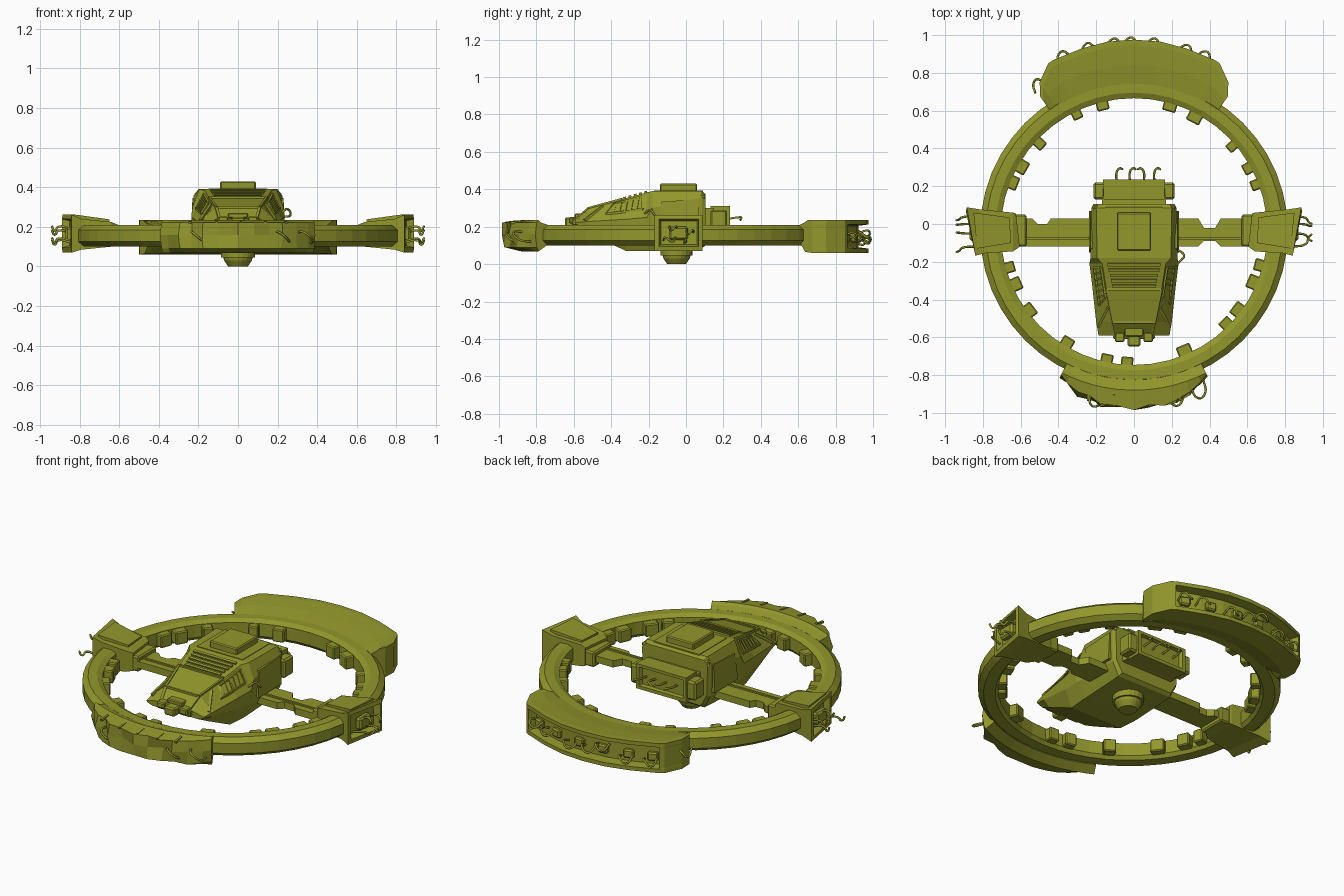
import bpy, bmesh, math, random
from mathutils import Vector, Matrix

if "Cube" in bpy.data.objects:
    bpy.data.objects.remove(bpy.data.objects["Cube"])

random.seed(4)
mat = bpy.data.materials.new("olive_paint")
mat.diffuse_color = (0.29, 0.31, 0.025, 1)
mat.use_nodes = True
mat.node_tree.nodes["Principled BSDF"].inputs["Base Color"].default_value = mat.diffuse_color
CY = -0.04  # ring centre in y


def add(name, bm, mirror=False):
    bmesh.ops.recalc_face_normals(bm, faces=bm.faces)
    me = bpy.data.meshes.new(name)
    bm.to_mesh(me)
    bm.free()
    ob = bpy.data.objects.new(name, me)
    bpy.context.collection.objects.link(ob)
    me.materials.append(mat)
    if mirror:
        ob.modifiers.new("mirror", 'MIRROR').use_mirror_merge = False
    return ob


def loft(name, rings, closed=False, mirror=False):
    bm = bmesh.new()
    vs = [[bm.verts.new(p) for p in r] for r in rings]
    n, m = len(vs), len(vs[0])
    for i in range(n if closed else n - 1):
        a, b = vs[i], vs[(i + 1) % n]
        for j in range(m):
            bm.faces.new((a[j], a[(j + 1) % m], b[(j + 1) % m], b[j]))
    if not closed:
        bm.faces.new(vs[0])
        bm.faces.new(vs[-1])
    return add(name, bm, mirror)


def box(name, c, s, rot=None, mirror=False, bevel=0):
    bm = bmesh.new()
    r = rot if rot else Matrix.Identity(4)
    bmesh.ops.create_cube(bm, size=1, matrix=Matrix.Translation(c) @ r @ Matrix.Diagonal((*s, 1)))
    if bevel:
        bmesh.ops.bevel(bm, geom=bm.edges[:], offset=bevel, segments=1, affect='EDGES')
    return add(name, bm, mirror)


def beam(name, p, q, w, mirror=True):
    p, q = Vector(p), Vector(q)
    rot = (q - p).to_track_quat('X', 'Z').to_matrix().to_4x4()
    return box(name, (p + q) / 2, ((q - p).length, w, w), rot, mirror)


def hose(name, pts, r=0.006):
    cu = bpy.data.curves.new(name, 'CURVE')
    cu.dimensions = '3D'
    cu.bevel_depth, cu.bevel_resolution, cu.resolution_u = r, 1, 4
    cu.use_fill_caps = True
    sp = cu.splines.new('BEZIER')
    sp.bezier_points.add(len(pts) - 1)
    for b, p in zip(sp.bezier_points, pts):
        b.co = p
        b.handle_left_type = b.handle_right_type = 'AUTO'
    ob = bpy.data.objects.new(name, cu)
    bpy.context.collection.objects.link(ob)
    cu.materials.append(mat)


def pol(r, deg, z):
    a = math.radians(deg)
    return Vector((r * math.cos(a), CY + r * math.sin(a), z))


def cyl(name, z0, z1, r0, r1, y, n=20):
    loft(name, [[(r * math.cos(k * math.tau / n), y + r * math.sin(k * math.tau / n), z)
                 for k in range(n)] for r, z in ((r0, z0), (r1, z1))])


# Outer ring with chamfered section
SEC = [(.706, .12), (.722, .1), (.785, .1), (.815, .125), (.815, .185), (.785, .21), (.735, .21), (.706, .195)]
loft("ring", [[pol(r, i * 7.5, z) for r, z in SEC] for i in range(48)], closed=True)

# Blocks along the inner wall of the ring
for a in (21, 29, 41, 62, 74, 104, 116, 137, 150, 158, 196, 204, 217, 239, 258, 267, 293, 315, 323, 337, 345):
    w = random.uniform(.05, .08)
    box("ring_block", pol(.69, a, .155), (random.uniform(.05, .075), w, .075),
        Matrix.Rotation(math.radians(a), 4, 'Z'), bevel=.006)

# Rear arc housing: open channel facing outwards, closed ends
def rear_sec(d, ro, depth):
    i = .75 + .03 * (abs(d) > 30)
    m = i + (ro - i) * .5
    prof = [(i, .205), (m, .225), (ro - .03, .235), (ro, .235), (ro, .212), (ro - depth, .205),
            (ro - depth, .09), (ro, .083), (ro, .06), (m, .065), (i + .02, .10)]
    return [pol(r, 90 + d, z) for r, z in prof]

secs = [(34.8, .87, 0.001), (32.3, .935, .001), (27, 1.0, .001), (25.5, 1.003, .001), (25.3, 1.004, .05),
        (16, 1.008, .055), (8, 1.015, .055)]
loft("rear_housing", [rear_sec(-d, r, k) for d, r, k in secs] + [rear_sec(0, 1.016, .055)]
     + [rear_sec(d, r, k) for d, r, k in reversed(secs)])
for d in (-22, -13, -3, 6, 15, 23):
    box("rear_housing_fitting", pol(.965, 90 + d, .14), (.03, .06, .05),
        Matrix.Rotation(math.radians(90 + d), 4, 'Z'), bevel=.008)
for d in (-24, -18, -8, -1, 4, 12, 20, 31):
    z = random.uniform(.11, .17)
    r = .93 if d == 31 else 1.0
    hose("rear_hose", [pol(r - .05, 90 + d, z), pol(r + .02, 91 + d, z + .02), pol(r + .02, 93 + d, z - .01),
                       pol(r - .03, 94.5 + d, z + .02)])

# Front arc armour: faceted and creased
rings = []
for d, t, m, b in ((-27, .85, .87, .85), (-24, .875, .875, .86), (-19, .90, .925, .90), (-15, .90, .89, .92),
                   (-11, .93, .945, .93), (-6, .925, .91, .935), (0, .945, .945, .93), (5, .92, .93, .935),
                   (10, .935, .90, .92), (14, .92, .935, .90), (19, .90, .90, .915), (24, .87, .88, .87),
                   (27, .85, .86, .85)):
    prof = [(.785, .21), (.825, .222), (.84, .235), (t, .222), (m, .16), (b, .09), (.84, .068), (.79, .10)]
    rings.append([pol(r, 270 + d, z) for r, z in prof])
loft("front_armour", rings)
for d in (-16, -7, 1, 9, 16):
    beam("front_armour_rib", pol(.87, 270 + d, .228), pol(.93, 270 + d * .95, .22), .012, False)
for d in (-15, 12, 20):
    hose("front_hose", [pol(.87, 270 + d, .17), pol(.945, 271 + d, .17), pol(.93, 274 + d, .13),
                        pol(.87, 275 + d, .12)])

# Side pods with recessed outer face
def quad(x0, x1, y0, y1, z0, z1):  # x0 at front, x1 at back
    return [(x0, y0, z0), (x1, y1, z0), (x1, y1, z1), (x0, y0, z1)]

loft("side_pod", [quad(.605, .625, -.12, .055, .105, .21), quad(.64, .64, -.145, .06, .10, .225),
                  quad(.79, .82, -.155, .078, .085, .24), quad(.84, .885, -.168, .088, .07, .262),
                  quad(.845, .89, -.145, .068, .095, .24), quad(.81, .85, -.135, .058, .105, .23)], mirror=True)
loft("pod_top_plate", [[(.65, -.10, z), (.83, -.13, z + .025), (.85, .06, z + .025), (.66, .035, z)]
                       for z in (.21, .238)], mirror=True)
box("pod_face_fitting", (.85, -.04, .165), (.04, .1, .07), mirror=True, bevel=.01)
box("pod_inner_block", (.61, -.035, .15), (.08, .17, .09), mirror=True, bevel=.008)
for s in (-1, 1):
    for y, z in ((-.12, .13), (-.05, .19), (.0, .12), (.04, .17)):
        dy = random.uniform(-.05, .05)
        hose("pod_hose", [(s * .84, y, z), (s * .91, y + dy * .3, z + .01),
                          (s * .925, y + dy, z - .01), (s * .94, y + dy * 1.3, z + .015)])

# Spokes joining the hull to the pods
def spoke(name, outline):
    loft(name, [[(x, y, z) for x, y in outline] for z in (.13, .17)])

spoke("right_spoke", [(.2, .03), (.34, .03), (.37, -.02), (.43, -.02), (.46, .03), (.6, .03),
                      (.6, -.12), (.46, -.12), (.43, -.09), (.37, -.09), (.34, -.12), (.2, -.12)])
spoke("left_spoke", [(-.2, .03), (-.44, .03), (-.46, 0), (-.51, 0), (-.54, .03), (-.6, .03), (-.6, -.12), (-.2, -.12)])
beam("spoke_rail", (.2, -.075, .172), (.58, -.075, .172), .012)

# Central hull lofted from front to back
def hull_sec(y, zb, wb, z1, w1, z2, w2, zt, wt):
    half = [(wb, zb), (w1, z1), (w2, z2), (wt, zt)]
    return [(x, y, z) for x, z in half] + [(-x, y, z) for x, z in reversed(half)]

loft("hull", [hull_sec(-.59, .2, .15, .212, .185, .222, .188, .24, .10),
              hull_sec(-.52, .165, .16, .2, .195, .228, .20, .298, .115),
              hull_sec(-.32, .07, .17, .17, .215, .24, .222, .353, .15),
              hull_sec(-.21, .07, .18, .16, .225, .25, .236, .383, .168),
              hull_sec(-.18, .07, .18, .16, .225, .30, .23, .39, .195),
              hull_sec(.085, .085, .18, .16, .22, .355, .225, .39, .20),
              hull_sec(.105, .10, .17, .17, .21, .345, .215, .375, .19)])
box("roof_hatch", (0, -.04, .405), (.18, .2, .05), bevel=.006)
box("roof_frame", (0, -.04, .386), (.3, .26, .015))
loft("hull_side_panel", [[(x, -.15, .18), (x, .07, .18), (x - .008, .07, .345), (x - .008, -.13, .335)]
                         for x in (.21, .238)], mirror=True)
box("hull_rear_trim", (0, .09, .36), (.44, .03, .03), bevel=.008)

# Louvres and windscreen frame on the sloping nose
tilt = Matrix.Rotation(.28, 4, 'X')
for i in range(5):
    y = -.215 - i * .028
    box("louvre", (0, y, .384 + (y + .21) * .275), (.28 - i * .012, .015, .016), tilt)
beam("screen_sill", (-.145, -.345, .348), (.145, -.345, .348), .012, False)
beam("screen_side", (.145, -.345, .347), (.11, -.52, .299), .012)
beam("screen_bottom", (-.11, -.52, .299), (.11, -.52, .299), .012, False)
beam("nose_edge", (.11, -.52, .297), (.095, -.585, .243), .014)

# Slatted side windows
def side(t, u):
    a = Vector((.166, -.22, .38)).lerp(Vector((.118, -.5, .304)), t)
    b = Vector((.234, -.22, .248)).lerp(Vector((.20, -.5, .23)), t)
    return a.lerp(b, u) + Vector((.002, 0, .001))

corners = [(.04, .12), (.6, .15), (.75, .65), (.04, .65)]
for i in range(4):
    beam("side_window_frame", side(*corners[i]), side(*corners[(i + 1) % 4]), .012)
for i in range(5):
    beam("side_window_slat", side(.12 + i * .11, .15), side(.16 + i * .11, .63), .01)
beam("nose_side_rib", side(.8, .1), side(1.15, .9), .014)

# Nose sensor cluster
box("nose_base", (0, -.585, .225), (.22, .05, .04), bevel=.006)
box("nose_sensor", (0, -.615, .225), (.07, .065, .05), bevel=.008)
box("nose_lamp", (.075, -.6, .235), (.05, .05, .035), mirror=True, bevel=.006)
box("nose_top", (0, -.57, .258), (.1, .05, .025), bevel=.005)

# Rear engine box with recessed back panel
def rect(w, y, z0, z1):
    return [(-w, y, z0), (w, y, z0), (w, y, z1), (-w, y, z1)]

box("rear_neck", (0, .12, .235), (.34, .06, .13))
loft("rear_box", [rect(.16, .13, .17, .31), rect(.165, .235, .165, .312), rect(.145, .235, .185, .295),
                  rect(.135, .215, .19, .29)])
box("rear_side_box", (.185, .175, .235), (.06, .09, .11), mirror=True, bevel=.01)
for x in (-.09, -.02, .05, .11):
    dx = random.choice((-.03, .03))
    hose("rear_box_hose", [(x, .21, .24), (x, .28, .25), (x + dx * .5, .295, .25), (x + dx, .29, .235)])
hose("side_hose", [(.22, -.22, .27), (.25, -.19, .29), (.265, -.165, .26), (.22, -.13, .25)])

# Turret hub under the hull
cyl("hub_flange", .045, .09, .085, .085, -.05)
cyl("hub_neck", .03, .05, .07, .075, -.05)
cyl("hub_dome", 0, .03, .05, .07, -.05)
